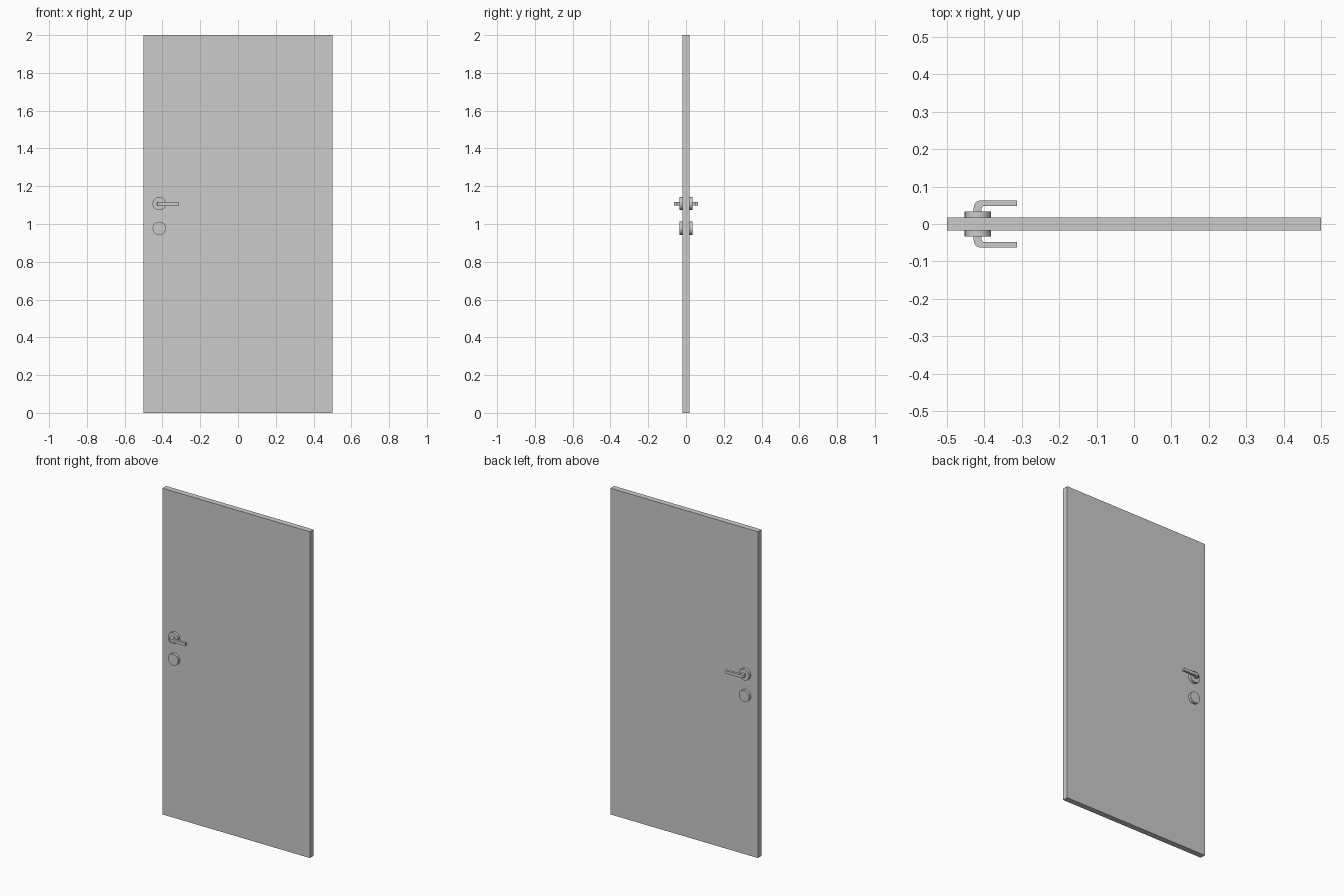
import bpy, bmesh, math
from mathutils import Matrix, Vector

default = bpy.data.objects.get("Cube")
if default:
    bpy.data.objects.remove(default, do_unlink=True)

grey = bpy.data.materials.new("light grey")
grey.use_nodes = True
colour = (0.6, 0.6, 0.6, 1)
grey.diffuse_color = colour
grey.node_tree.nodes["Principled BSDF"].inputs["Base Color"].default_value = colour

HALF = 0.0175      # half the panel thickness
LOCK_X = -0.417
HANDLE_Z, LOCK_Z = 1.108, 0.977


def finish(name, bm):
    bmesh.ops.recalc_face_normals(bm, faces=bm.faces)
    mesh = bpy.data.meshes.new(name)
    bm.to_mesh(mesh)
    bm.free()
    mesh.materials.append(grey)
    obj = bpy.data.objects.new(name, mesh)
    bpy.context.collection.objects.link(obj)
    bpy.ops.object.select_all(action="DESELECT")
    obj.select_set(True)
    bpy.context.view_layer.objects.active = obj
    bpy.ops.object.shade_smooth_by_angle(angle=math.radians(30))


def disc(name, z, side):
    depth = 0.017
    bm = bmesh.new()
    place = Matrix.Translation((LOCK_X, side * (HALF + depth / 2 - 0.0005), z))
    bmesh.ops.create_cone(bm, cap_ends=True, segments=48, radius1=0.035,
                          radius2=0.035, depth=depth,
                          matrix=place @ Matrix.Rotation(math.pi / 2, 4, "X"))
    finish(name, bm)


def arc(cx, cy, r, a0, a1, steps=8):
    angles = [math.radians(a0 + (a1 - a0) * i / steps) for i in range(steps + 1)]
    return [(cx + r * math.cos(a), cy + r * math.sin(a)) for a in angles]


def lever(name, side):
    # L-shaped plan with a rounded elbow, extruded upwards
    left, right, tip = -0.428, -0.407, -0.312
    outer, inner = 0.063, 0.0485
    plan = [(right, HALF), (left, HALF)]
    plan += arc(left + 0.019, outer - 0.019, 0.019, 180, 90)
    plan += [(tip, outer), (tip, inner)]
    plan += arc(right + 0.008, inner - 0.008, 0.008, 90, 180)
    bm = bmesh.new()
    face = bm.faces.new([bm.verts.new((x, side * y, HANDLE_Z - 0.009)) for x, y in plan])
    grown = bmesh.ops.extrude_face_region(bm, geom=[face])["geom"]
    bmesh.ops.translate(bm, vec=Vector((0, 0, 0.018)),
                        verts=[v for v in grown if isinstance(v, bmesh.types.BMVert)])
    finish(name, bm)


# Door panel
bm = bmesh.new()
bmesh.ops.create_cube(bm, size=1, matrix=Matrix.Translation((0, 0, 1))
                      @ Matrix.Diagonal((1, 2 * HALF, 2, 1)))
finish("door_panel", bm)

# Fittings on both faces
for label, side in (("front", -1), ("back", 1)):
    disc(label + "_handle_rose", HANDLE_Z, side)
    disc(label + "_lock_rose", LOCK_Z, side)
    lever(label + "_lever", side)
